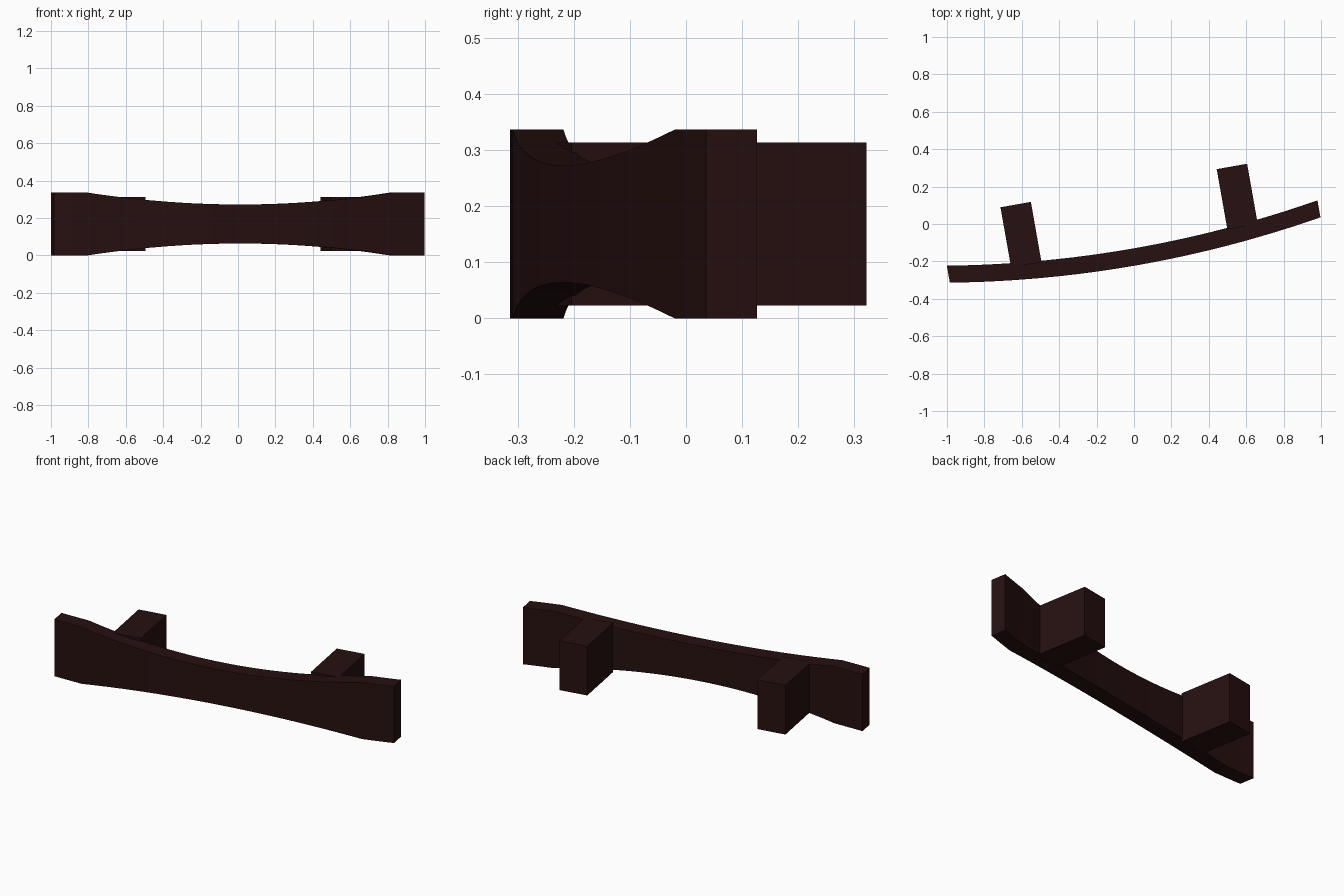
import bpy, bmesh, math
from mathutils import Matrix

if "Cube" in bpy.data.objects:
    bpy.data.objects.remove(bpy.data.objects["Cube"])

TURN = Matrix.Rotation(math.radians(10), 4, 'Z')   # whole handle is turned 10 degrees
CENTRE = -0.018                                    # handle middle along its own length
HALF, KINK = 1.006, 0.83                           # half length, start of the flat end pads
MID_Z = 0.168

wood = bpy.data.materials.new("dark brown")
wood.diffuse_color = (0.020, 0.005, 0.005, 1)
wood.use_nodes = True
wood.node_tree.nodes["Principled BSDF"].inputs["Base Color"].default_value = wood.diffuse_color


def finish(bm, name):
    bmesh.ops.recalc_face_normals(bm, faces=bm.faces)
    bm.transform(TURN)
    mesh = bpy.data.meshes.new(name)
    bm.to_mesh(mesh)
    bm.free()
    mesh.materials.append(wood)
    obj = bpy.data.objects.new(name, mesh)
    bpy.context.collection.objects.link(obj)
    return obj


def back_y(t):
    # back surface of the bowed bar
    return -0.128 + 0.082 * (t / HALF) ** 2


# Bowed grip bar: rectangular sections, waisted in the middle, flat pads at the ends
bm = bmesh.new()
N = 20
stations = [-HALF, -0.92] + [KINK * (2 * i / N - 1) for i in range(N + 1)] + [0.92, HALF]
rings = []
for t in stations:
    h = 0.104 + 0.064 * min(1, abs(t) / KINK) ** 2
    y1 = back_y(t)
    y0 = y1 - 0.092
    rings.append([bm.verts.new((CENTRE + t, y, MID_Z + s * h))
                  for y, s in ((y0, -1), (y1, -1), (y1, 1), (y0, 1))])
for a, b in zip(rings, rings[1:]):
    for i in range(4):
        j = (i + 1) % 4
        bm.faces.new((a[i], a[j], b[j], b[i]))
bm.faces.new(rings[0])
bm.faces.new(rings[-1])
finish(bm, "grip_bar")

# Two mounting posts behind the bar
for side, name in ((-1, "left_post"), (1, "right_post")):
    t = side * 0.587
    y0, y1 = back_y(t) - 0.015, 0.212
    bm = bmesh.new()
    bmesh.ops.create_cube(bm, size=1)
    bm.transform(Matrix.Translation((CENTRE + t, (y0 + y1) / 2, MID_Z))
                 @ Matrix.Diagonal((0.165, y1 - y0, 0.291, 1)))
    finish(bm, name)

# Rest the model on the ground
bpy.context.view_layer.update()
